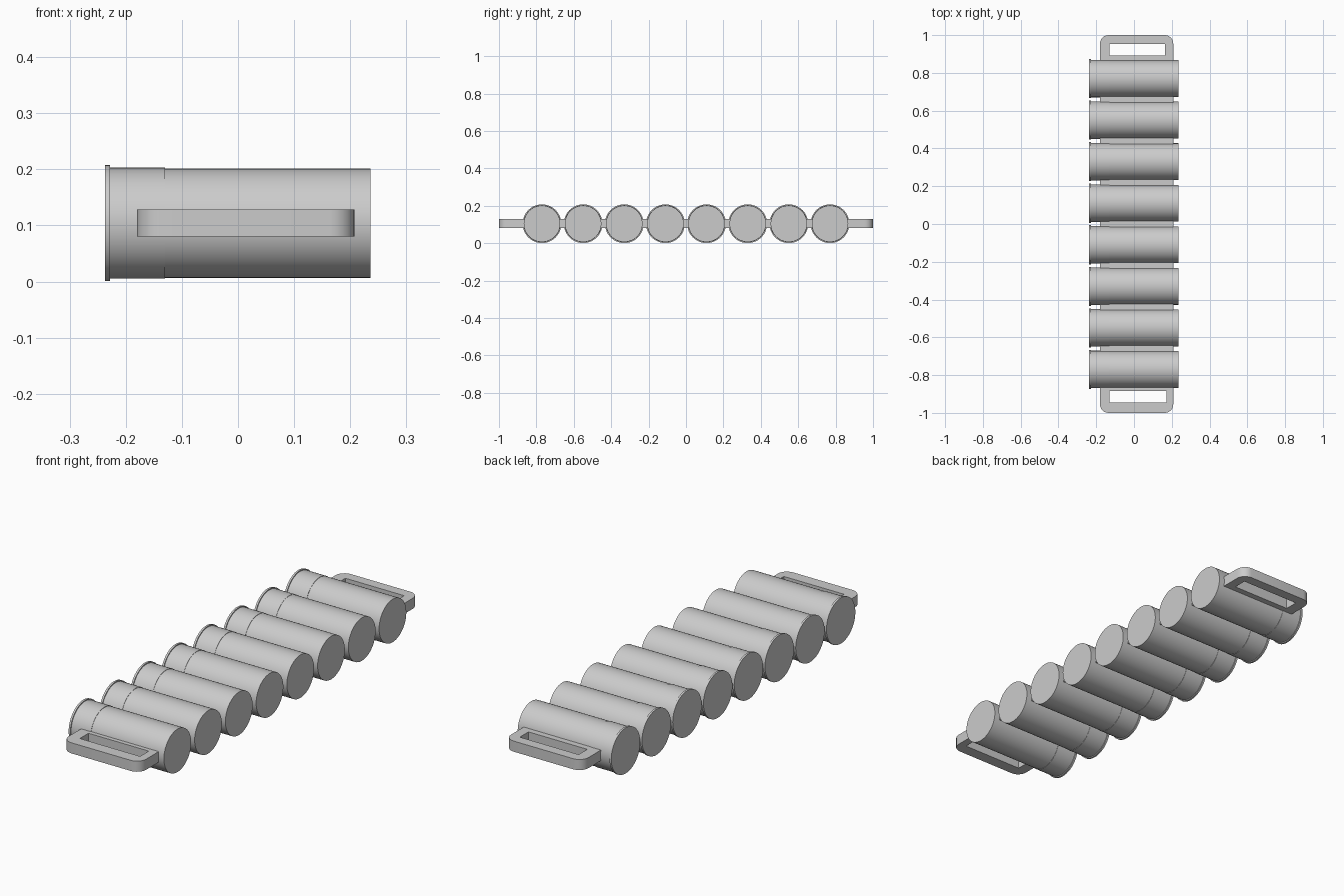
import bpy, bmesh, math
from mathutils import Matrix

if "Cube" in bpy.data.objects:
    bpy.data.objects.remove(bpy.data.objects["Cube"])

AXIS_Z = 0.104
SEGS = 48


def lathe(name, profile, y):
    """Revolve (x, radius) points around a line parallel to x, with flat end caps."""
    bm = bmesh.new()
    rings = []
    for x, r in profile:
        rings.append([bm.verts.new((x, r * math.cos(2 * math.pi * i / SEGS),
                                    r * math.sin(2 * math.pi * i / SEGS)))
                      for i in range(SEGS)])
    for a, b in zip(rings, rings[1:]):
        for i in range(SEGS):
            j = (i + 1) % SEGS
            bm.faces.new((a[i], a[j], b[j], b[i]))
    bm.faces.new(rings[0])
    bm.faces.new(rings[-1])
    bmesh.ops.recalc_face_normals(bm, faces=bm.faces)
    mesh = bpy.data.meshes.new(name)
    bm.to_mesh(mesh)
    bm.free()
    obj = bpy.data.objects.new(name, mesh)
    obj.location = (0, y, AXIS_Z)
    bpy.context.collection.objects.link(obj)
    return obj


def rounded_rect(x0, x1, y0, y1, r, steps=6):
    """Corner-rounded outline; r = 0 gives a plain rectangle."""
    if r == 0:
        return [(x0, y0), (x1, y0), (x1, y1), (x0, y1)]
    pts = []
    corners = [(x1 - r, y1 - r), (x0 + r, y1 - r), (x0 + r, y0 + r), (x1 - r, y0 + r)]
    for k, (cx, cy) in enumerate(corners):
        for s in range(steps + 1):
            a = math.pi / 2 * (k + s / steps)
            pts.append((cx + r * math.cos(a), cy + r * math.sin(a)))
    return pts


def plate(name, outlines, z, thickness):
    """Filled flat plate; outlines after the first become holes."""
    curve = bpy.data.curves.new(name + "_outline", 'CURVE')
    curve.dimensions = '2D'
    curve.fill_mode = 'BOTH'
    curve.extrude = thickness / 2
    for pts in outlines:
        spline = curve.splines.new('POLY')
        spline.points.add(len(pts) - 1)
        for p, (x, y) in zip(spline.points, pts):
            p.co = (x, y, 0, 1)
        spline.use_cyclic_u = True
    obj = bpy.data.objects.new(name, curve)
    obj.location.z = z
    bpy.context.collection.objects.link(obj)
    select([obj])
    bpy.ops.object.convert(target='MESH')
    return bpy.context.view_layer.objects.active


def select(objs):
    bpy.ops.object.select_all(action='DESELECT')
    for o in objs:
        o.select_set(True)
    bpy.context.view_layer.objects.active = objs[0]


parts = []

# Eight rimmed cartridges: rim, metal base and slightly slimmer tube
base_profile = [(-0.237, 0.1035), (-0.228, 0.1035), (-0.228, 0.099), (-0.13, 0.099)]
tube_profile = [(-0.13, 0.0975), (0.236, 0.0975)]
for n in range(8):
    y = -0.77 + 0.22 * n
    parts.append(lathe(f"cartridge_base_{n + 1}", base_profile, y))
    parts.append(lathe(f"cartridge_tube_{n + 1}", tube_profile, y))

# Flat carrier strap running through all cartridges, with a slotted loop at each end
parts.append(plate("carrier_strap", [
    rounded_rect(-0.18, 0.208, -1.0, 1.0, 0.045),
    rounded_rect(-0.13, 0.165, 0.892, 0.954, 0),
    rounded_rect(-0.13, 0.172, -0.946, -0.884, 0),
], AXIS_Z, 0.048))

select(parts)
bpy.ops.object.shade_smooth_by_angle(angle=math.radians(30))
